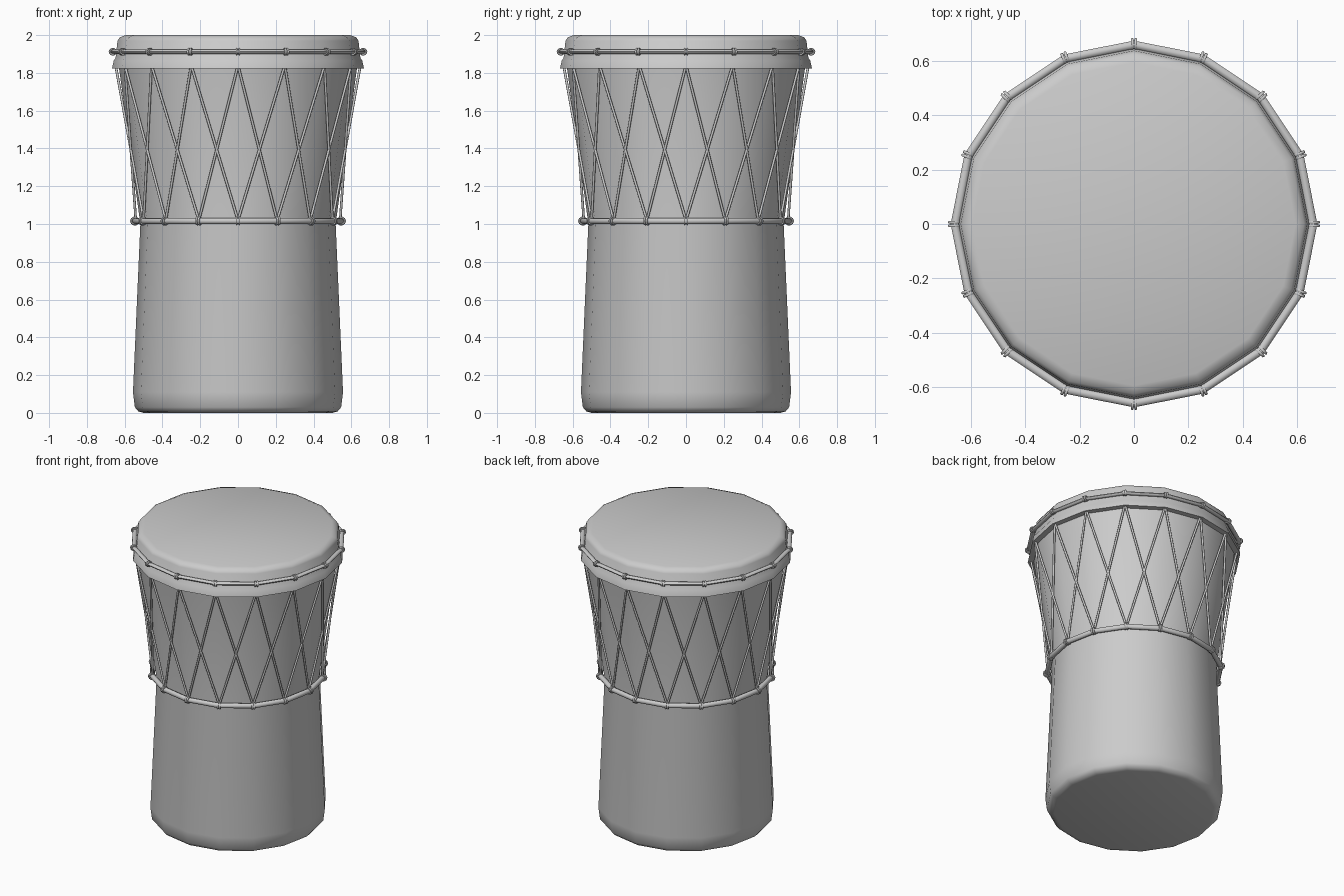
import bpy, bmesh, math
from mathutils import Vector, Matrix

if "Cube" in bpy.data.objects:
    bpy.data.objects.remove(bpy.data.objects["Cube"])

N = 16
STEP = 2 * math.pi / N


def polar(r, i, z):
    return Vector((r * math.cos(i * STEP), r * math.sin(i * STEP), z))


def finish(name, bm, angle=40):
    bmesh.ops.recalc_face_normals(bm, faces=bm.faces)
    me = bpy.data.meshes.new(name)
    bm.to_mesh(me)
    bm.free()
    ob = bpy.data.objects.new(name, me)
    bpy.context.collection.objects.link(ob)
    bpy.ops.object.select_all(action='DESELECT')
    ob.select_set(True)
    bpy.context.view_layer.objects.active = ob
    bpy.ops.object.shade_smooth_by_angle(angle=math.radians(angle))
    return ob


def bridge(bm, rings, closed=False):
    pairs = list(zip(rings, rings[1:]))
    if closed:
        pairs.append((rings[-1], rings[0]))
    for a, b in pairs:
        n = len(a)
        for i in range(n):
            j = (i + 1) % n
            bm.faces.new((a[i], a[j], b[j], b[i]))


def lathe(name, profile, angle=40):
    """16-sided turned solid, capped at both ends."""
    bm = bmesh.new()
    rings = [[bm.verts.new(polar(r, i, z)) for i in range(N)] for r, z in profile]
    bridge(bm, rings)
    bm.faces.new(rings[0])
    bm.faces.new(rings[-1])
    return finish(name, bm, angle)


def hoop(name, radius, z, half_w, half_h):
    """Straight-sided ring with a round section."""
    bm = bmesh.new()
    rings = []
    for k in range(8):
        t = k * math.pi / 4
        rings.append([bm.verts.new(polar(radius + half_w * math.cos(t), i,
                                         z + half_h * math.sin(t))) for i in range(N)])
    bridge(bm, rings, closed=True)
    return finish(name, bm, 50)


def knots(name, radius, z, loop_w, loop_h, thick):
    """Pairs of rope loops wrapped round a hoop at each corner."""
    bm = bmesh.new()
    for i in range(N):
        radial, tangent = polar(1, i, 0), polar(1, i + N / 4, 0)
        for side in (-1, 1):
            centre = polar(radius, i, z) + tangent * side * thick * 1.1
            rings = []
            for a in range(10):
                t = a * math.pi / 5
                out = radial * math.cos(t) * loop_w + Vector((0, 0, math.sin(t) * loop_h))
                ring = []
                for b in range(6):
                    u = b * math.pi / 3
                    ring.append(bm.verts.new(centre + out + thick * (
                        out.normalized() * math.cos(u) + tangent * math.sin(u))))
                rings.append(ring)
            bridge(bm, rings, closed=True)
    return finish(name, bm, 60)


# Wooden shell: foot, waist and flared bowl
lathe("shell", [(0.50, 0.0), (0.528, 0.008), (0.546, 0.03), (0.556, 0.11),
                (0.517, 1.0), (0.632, 1.84)], 50)

# Stretched skin with lower lip
lathe("drum_skin", [(0.60, 1.822), (0.667, 1.822), (0.658, 1.865), (0.648, 1.88),
                    (0.638, 1.97), (0.626, 1.988), (0.595, 2.0)], 50)

# Hoops and their rope knots
hoop("upper_hoop", 0.660, 1.912, 0.015, 0.011)
hoop("lower_hoop", 0.544, 1.016, 0.017, 0.017)
knots("upper_knots", 0.662, 1.912, 0.017, 0.014, 0.006)
knots("lower_knots", 0.546, 1.016, 0.019, 0.018, 0.006)

# Criss-cross tension ropes
bm = bmesh.new()
for i in range(N):
    for d in (-1, 1):
        a, b = polar(0.541, i, 1.02), polar(0.648, i + d, 1.84)
        m = Matrix.Translation((a + b) / 2) @ (b - a).to_track_quat('Z', 'Y').to_matrix().to_4x4()
        bmesh.ops.create_cone(bm, cap_ends=True, segments=8, radius1=0.007, radius2=0.007,
                              depth=(b - a).length, matrix=m)
finish("tension_ropes", bm, 50)
